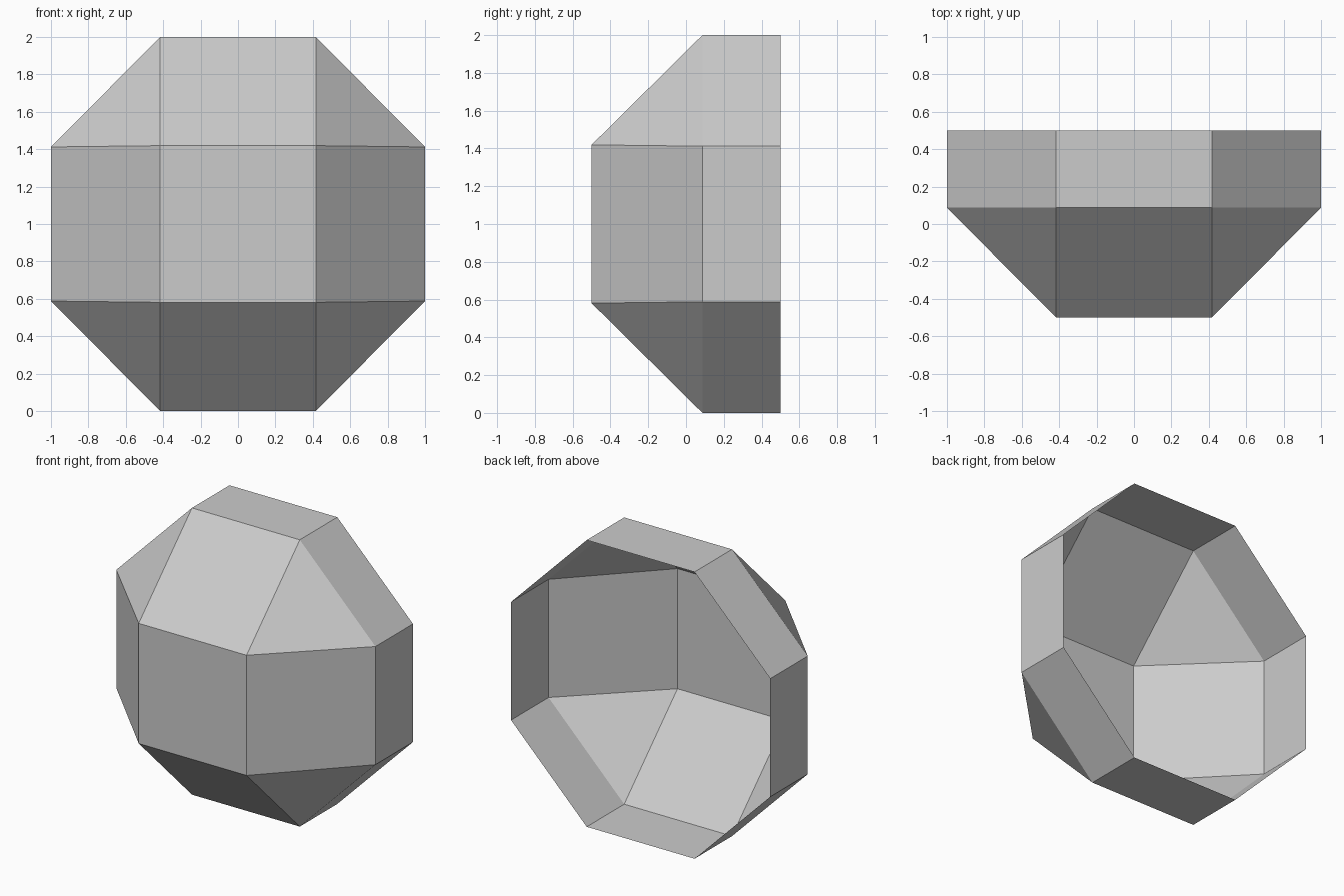
import bpy, bmesh

if "Cube" in bpy.data.objects:
    bpy.data.objects.remove(bpy.data.objects["Cube"])

A, Y, H = 0.416, 0.087, 0.5      # half face width, shoulder depth, half depth
ZF, ZS = 0.419, 0.412            # half height of front and side panels

bm = bmesh.new()
cache = {}


def vert(x, y, z):
    key = (x, y, z)
    if key not in cache:
        cache[key] = bm.verts.new((x, y, z + 1))
    return cache[key]


def face(*points):
    # every panel is wound so that it faces away from the shell's centre
    f = bm.faces.new([vert(*p) for p in points])
    f.normal_update()
    if f.normal.dot(f.calc_center_median() - vert_centre) < 0:
        f.normal_flip()


from mathutils import Vector
vert_centre = Vector((0, H, 1))

# front panel
face((-A, -H, -ZF), (A, -H, -ZF), (A, -H, ZF), (-A, -H, ZF))

for s in (-1, 1):
    # side: diagonal front panel and outer panel
    face((s*A, -H, -ZF), (s, Y, -ZS), (s, Y, ZS), (s*A, -H, ZF))
    face((s, Y, -ZS), (s, H, -ZS), (s, H, ZS), (s, Y, ZS))
    # top and bottom: sloped front panel and flat cap
    face((-A, -H, s*ZF), (A, -H, s*ZF), (A, Y, s), (-A, Y, s))
    face((-A, Y, s), (A, Y, s), (A, H, s), (-A, H, s))
    for t in (-1, 1):
        # corner triangle and sloped side strip
        face((s*A, -H, t*ZF), (s, Y, t*ZS), (s*A, Y, t))
        face((s, Y, t*ZS), (s, H, t*ZS), (s*A, H, t), (s*A, Y, t))

mesh = bpy.data.meshes.new("faceted_shell")
bm.to_mesh(mesh)
bm.free()
shell = bpy.data.objects.new("faceted_shell", mesh)
bpy.context.collection.objects.link(shell)

grey = bpy.data.materials.new("light grey")
grey.diffuse_color = (0.6, 0.6, 0.6, 1)
grey.use_nodes = True
grey.node_tree.nodes["Principled BSDF"].inputs["Base Color"].default_value = grey.diffuse_color
mesh.materials.append(grey)
